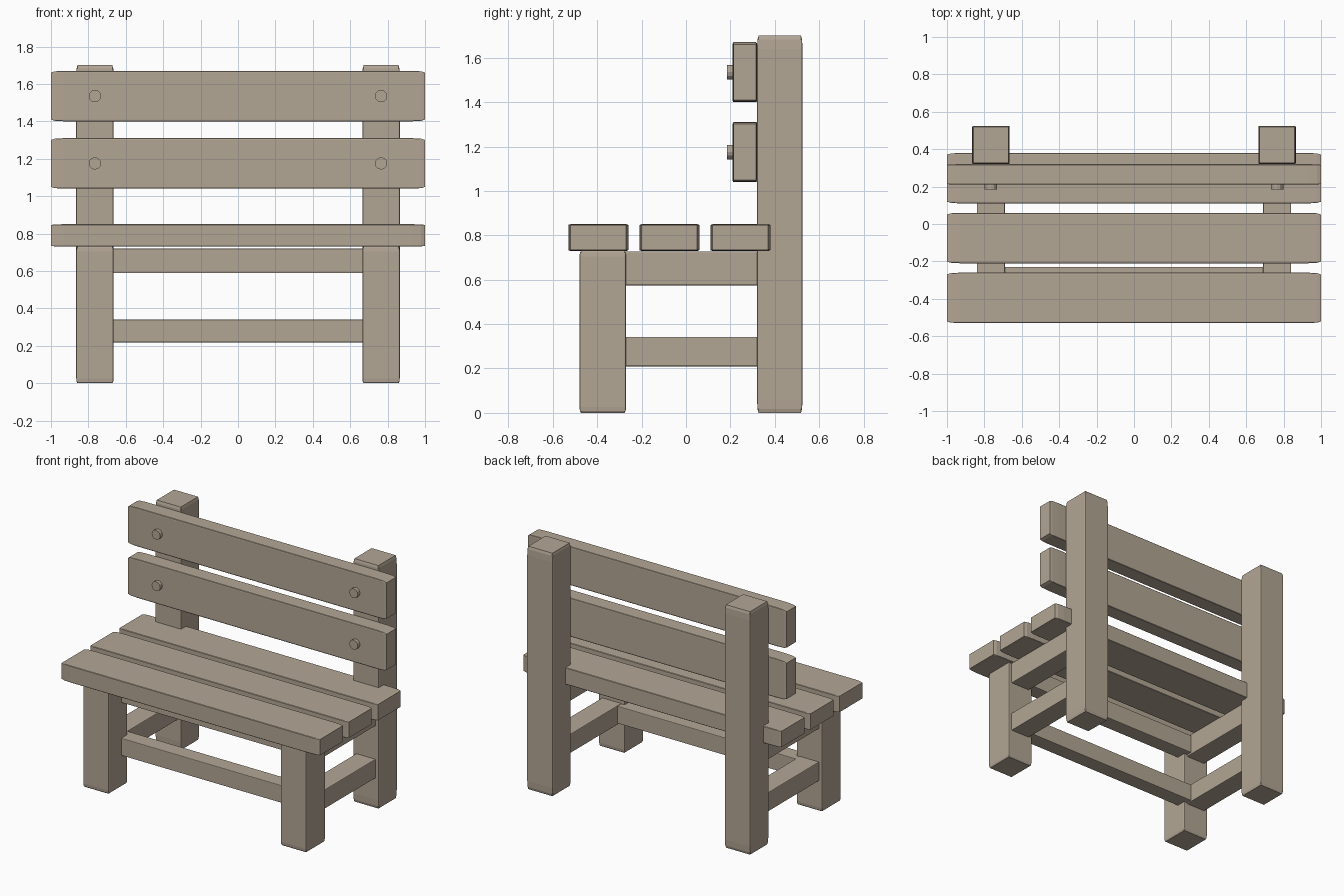
import bpy, bmesh, math
from mathutils import Matrix, Vector

if "Cube" in bpy.data.objects:
    bpy.data.objects.remove(bpy.data.objects["Cube"])

wood = bpy.data.materials.new("weathered_wood")
wood.diffuse_color = (0.45, 0.38, 0.30, 1)
wood.use_nodes = True
wood.node_tree.nodes["Principled BSDF"].inputs["Base Color"].default_value = wood.diffuse_color


def finish(name, bm):
    mesh = bpy.data.meshes.new(name)
    bm.to_mesh(mesh)
    bm.free()
    mesh.materials.append(wood)
    obj = bpy.data.objects.new(name, mesh)
    bpy.context.collection.objects.link(obj)
    return obj


def beam(name, x, y, z, bevel=0.035):
    """Timber between (min, max) ranges; bevelled before scaling, so the
    rounding stretches along its length."""
    bm = bmesh.new()
    bmesh.ops.create_cube(bm, size=1)
    bmesh.ops.bevel(bm, geom=bm.edges[:], offset=bevel, segments=2,
                    profile=0.5, affect='EDGES')
    spans = (x, y, z)
    bm.transform(Matrix.Translation(Vector([(a + b) / 2 for a, b in spans]))
                 @ Matrix.Diagonal([b - a for a, b in spans] + [1]))
    return finish(name, bm)


def bolt(name, x, z):
    """Round bolt head on the front of a back slat."""
    bm = bmesh.new()
    bmesh.ops.create_cone(bm, cap_ends=True, segments=12, radius1=0.033,
                          radius2=0.033, depth=0.035)
    bm.transform(Matrix.Translation((x, 0.2025, z))
                 @ Matrix.Rotation(math.pi / 2, 4, 'X'))
    return finish(name, bm)


# Seat slats
for i, y in enumerate((-0.53, -0.21, 0.11)):
    beam(f"seat_slat_{i + 1}", (-1, 1), (y, y + 0.27), (0.73, 0.85))

# Back slats with their bolts
for label, z in (("lower", 1.04), ("upper", 1.40)):
    beam(f"{label}_back_slat", (-1, 1), (0.21, 0.32), (z, z + 0.27))
    for side, s in (("left", -1), ("right", 1)):
        bolt(f"{label}_{side}_bolt", s * 0.765, z + 0.135)

# Legs and side rails
for side, s in (("left", -1), ("right", 1)):
    leg_x = sorted((s * 0.665, s * 0.865))
    rail_x = sorted((s * 0.69, s * 0.84))
    beam(f"{side}_front_leg", leg_x, (-0.48, -0.27), (0, 0.73))
    beam(f"{side}_back_leg", leg_x, (0.32, 0.525), (0, 1.70))
    beam(f"{side}_upper_side_rail", rail_x, (-0.32, 0.37), (0.575, 0.728))
    beam(f"{side}_lower_side_rail", rail_x, (-0.32, 0.37), (0.21, 0.343))

# Front rails between the front legs
beam("upper_front_rail", (-0.75, 0.75), (-0.34, -0.23), (0.588, 0.72))
beam("lower_front_rail", (-0.75, 0.75), (-0.34, -0.23), (0.218, 0.34))
